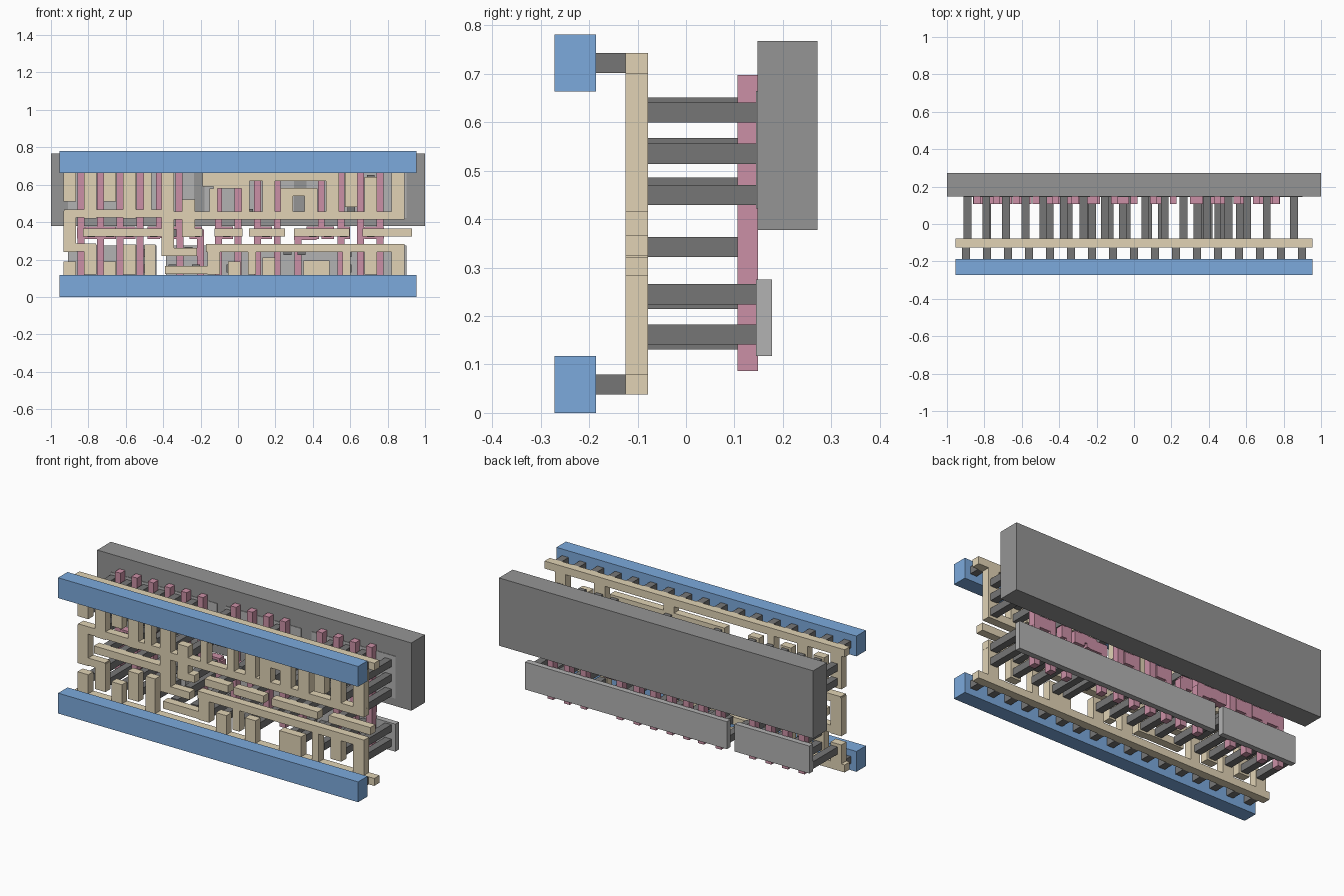
import bpy, bmesh


def material(name, rgb):
    m = bpy.data.materials.new(name)
    m.diffuse_color = (*rgb, 1)
    return m


BLUE = material("rail_blue", (0.20, 0.40, 0.72))
TAN = material("trace_tan", (0.75, 0.65, 0.46))
DARK = material("contact_dark", (0.18, 0.18, 0.18))
PINK = material("gate_pink", (0.60, 0.28, 0.38))
GREY = material("well_grey", (0.30, 0.30, 0.30))
LIGHT = material("strip_grey", (0.45, 0.45, 0.45))


def layer(name, rects, y0, y1, mat):
    """One flat layer: each rect (x0, x1, z0, z1) becomes a box from y0 to y1."""
    bm = bmesh.new()
    for x0, x1, z0, z1 in rects:
        vs = bmesh.ops.create_cube(bm, size=1)["verts"]
        bmesh.ops.scale(bm, vec=(x1 - x0, y1 - y0, z1 - z0), verts=vs)
        bmesh.ops.translate(bm, vec=((x0 + x1) / 2, (y0 + y1) / 2, (z0 + z1) / 2), verts=vs)
    mesh = bpy.data.meshes.new(name)
    bm.to_mesh(mesh)
    bm.free()
    mesh.materials.append(mat)
    ob = bpy.data.objects.new(name, mesh)
    bpy.context.collection.objects.link(ob)


def square(x, z, s=0.0415):
    return (x - s / 2, x + s / 2, z - s / 2, z + s / 2)


def bars(items, w):
    return [(x - w / 2, x + w / 2, z0, z1) for x, z0, z1 in items]


def runs(items, h=0.043):
    return [(x0, x1, z - h / 2, z + h / 2) for x0, x1, z in items]


# Power rails and the row of short pins behind each
RAILS = (0.0585, 0.7225)
layer("power_rails", [(-0.955, 0.955, z - 0.0585, z + 0.0585) for z in RAILS],
      -0.272, -0.186, BLUE)
layer("rail_pins", [square(0.1123 * i, z) for i in range(-8, 9) for z in RAILS],
      -0.187, -0.124, DARK)

# Trace layer: strips behind the rails, vertical bars and horizontal runs
LOW, TOP = 0.06, 0.72
layer("trace_strips", runs([(-0.955, 0.955, z) for z in (0.059, 0.722)]),
      -0.125, -0.078, TAN)
upper = [(-0.90, 0.51, TOP), (-0.79, 0.42, 0.662), (-0.685, 0.51, TOP),
         (-0.58, 0.42, 0.662), (-0.375, 0.22, 0.662), (-0.265, 0.32, 0.52),
         (-0.155, 0.59, 0.662), (0.165, 0.45, TOP), (0.26, 0.42, 0.58),
         (0.39, 0.42, 0.58), (0.505, 0.45, 0.662), (0.605, 0.48, TOP),
         (0.71, 0.42, 0.64), (0.855, 0.42, TOP)]
lower = [(-0.90, 0.24, 0.46), (-0.90, LOW, 0.19), (-0.79, 0.12, 0.28),
         (-0.685, LOW, 0.19), (-0.58, 0.12, 0.28), (-0.13, 0.12, 0.28),
         (-0.02, LOW, 0.19), (0.165, LOW, 0.21), (0.71, 0.12, 0.28), (0.855, LOW, 0.28)]
thin = [(-0.485, 0.43, TOP), (-0.13, 0.42, 0.58), (0.04, 0.42, 0.62),
        (0.075, 0.12, 0.25), (0.58, LOW, 0.25)]
layer("trace_bars", bars(upper + lower, 0.068) + bars(thin, 0.043)
      + [(0.35, 0.49, LOW, 0.195), (-0.50, -0.44, LOW, 0.28)], -0.125, -0.078, TAN)
layer("trace_runs", runs([
    (-0.93, -0.40, 0.445), (-0.93, -0.76, 0.265), (-0.83, -0.41, 0.345),
    (-0.41, 0.89, 0.436), (-0.19, 0.54, 0.642), (-0.13, 0.06, 0.60),
    (0.23, 0.42, 0.562), (-0.30, -0.19, 0.345), (-0.125, 0.025, 0.345),
    (0.06, 0.25, 0.345), (0.30, 0.595, 0.345), (0.665, 0.93, 0.345),
    (-0.41, -0.22, 0.24), (-0.39, -0.13, 0.145), (-0.17, 0.89, 0.262)]),
    -0.125, -0.078, TAN)

# Gate fingers: full height, then upper-only and lower-only ones
full = [-0.84, -0.735, -0.63, -0.525, -0.105, 0.0, 0.105, 0.21, 0.55, 0.655, 0.76]
fingers = [(x, 0.087, 0.698) for x in full]
fingers += [(x, 0.33, 0.698) for x in (-0.42, -0.315, 0.445)]
fingers += [(x, 0.087, 0.36) for x in (-0.31, -0.20, 0.32)]
layer("gate_fingers", bars(fingers, 0.037), 0.106, 0.149, PINK)

# Gate pads with their front contacts
pads = [-0.785, -0.685, -0.58, -0.45, -0.35, -0.225, -0.06, 0.15, 0.40, 0.48, 0.565, 0.71]
layer("gate_pads", [square(x, 0.3425, 0.066) for x in pads]
      + runs([(-0.86, -0.76, 0.3425), (-0.45, -0.30, 0.345), (0.30, 0.42, 0.335),
              (0.64, 0.78, 0.3425)], 0.06), 0.106, 0.149, PINK)
layer("gate_contacts", [square(x, 0.3425) for x in pads], -0.079, 0.107, DARK)

# Long contacts from traces to the strips
rows_up, rows_down = (0.465, 0.547, 0.63), (0.152, 0.235)
contacts = [square(x, z) for x in (-0.79, -0.58, -0.485, -0.375, 0.505, 0.605, 0.71)
            for z in rows_up]
contacts += [square(x, z) for x in (-0.89, -0.685, 0.165) for z in rows_up[1:]]
contacts += [square(0.855, z) for z in (0.45, 0.535, 0.62)]
contacts += [square(x, 0.45) for x in (-0.27, 0.06, 0.265, 0.39)]
contacts += [square(x, 0.63) for x in (-0.155, 0.165)]
contacts += [square(x, z) for x in (-0.79, -0.58, -0.485, -0.13, 0.075, 0.585, 0.71)
             for z in rows_down]
contacts += [square(0.855, z) for z in (0.162, 0.245)]
contacts += [square(x, 0.152) for x in (-0.89, -0.685, -0.35, -0.225, -0.04, 0.165, 0.38, 0.45)]
contacts += [square(x, 0.245) for x in (-0.265, 0.265, 0.34)]
layer("strip_contacts", contacts, -0.079, 0.147, DARK)

# Active strips and the well block
layer("lower_strips", [(-0.91, -0.435, 0.117, 0.275), (-0.385, 0.90, 0.117, 0.275)],
      0.145, 0.178, LIGHT)
layer("upper_strips", [(-0.91, -0.235, 0.422, 0.665), (-0.18, 0.30, 0.422, 0.665),
                       (0.365, 0.90, 0.422, 0.665)], 0.145, 0.178, LIGHT)
layer("well_block", [(-1, 1, 0.378, 0.768)], 0.148, 0.272, GREY)
